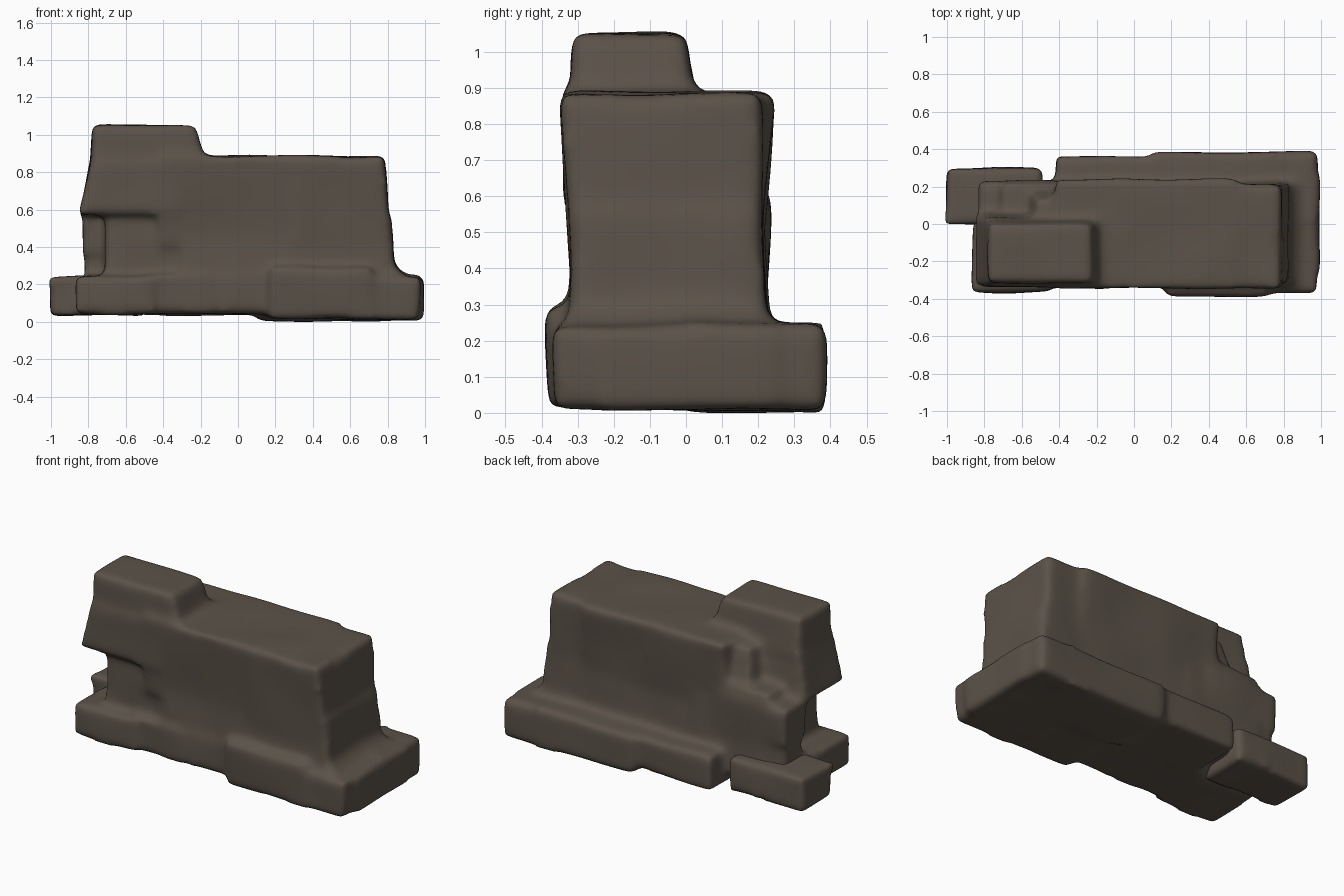
import bpy
import bmesh
from mathutils import Vector, noise

cube = bpy.data.objects.get("Cube")
if cube:
    bpy.data.objects.remove(cube, do_unlink=True)

stone = bpy.data.materials.new("brown grey stone")
stone.use_nodes = True
colour = (0.105, 0.085, 0.066, 1)
stone.diffuse_color = colour
shader = stone.node_tree.nodes["Principled BSDF"]
shader.inputs["Base Color"].default_value = colour
shader.inputs["Roughness"].default_value = 0.9


def add_block(bm, x, y, z, flare=(0, 0, 0, 0)):
    """Block from ranges; flare widens the foot on -x, +x, -y, +y."""
    verts = bmesh.ops.create_cube(bm, size=1)["verts"]
    for v in verts:
        low = v.co.z < 0
        right, back = v.co.x > 0, v.co.y > 0
        v.co = Vector((x[right], y[back], z[not low]))
        if low:
            v.co.x += flare[1] if right else -flare[0]
            v.co.y += flare[3] if back else -flare[2]
    edges = list({e for v in verts for e in v.link_edges})
    bmesh.ops.subdivide_edges(bm, edges=edges, cuts=7, use_grid_fill=True)


def weathered(name, blocks, rounds):
    """Fuse blocks into one worn stone mass."""
    bm = bmesh.new()
    for block in blocks:
        add_block(bm, *block)
    for v in bm.verts:
        v.co += noise.noise_vector(v.co * 3.2) * 0.012
    mesh = bpy.data.meshes.new(name)
    bm.to_mesh(mesh)
    bm.free()
    obj = bpy.data.objects.new(name, mesh)
    bpy.context.collection.objects.link(obj)

    fuse = obj.modifiers.new("fuse", "REMESH")
    fuse.mode = "VOXEL"
    fuse.voxel_size = 0.018
    wear = obj.modifiers.new("wear", "SMOOTH")
    wear.factor = 0.5
    wear.iterations = rounds
    bpy.context.view_layer.update()
    graph = bpy.context.evaluated_depsgraph_get()
    worn = bpy.data.meshes.new_from_object(obj.evaluated_get(graph))
    obj.modifiers.clear()
    obj.data = worn
    worn.materials.clear()
    worn.materials.append(stone)
    for face in worn.polygons:
        face.use_smooth = True
        face.material_index = 0


wall_blocks = [
    # upper course, narrowing toward its end and its foot
    ((-0.42, 0.55), (-0.345, 0.245), (0.4, 0.888), (0, 0, -0.035, -0.04)),
    ((0.3, 0.79), (-0.35, 0.215), (0.4, 0.883), (0, 0.02, -0.03, -0.01)),
    # recessed lower course
    ((-0.71, -0.2), (-0.275, 0.215), (0.1, 0.65), (0, 0, 0.02, 0.02)),
    ((-0.3, 0.82), (-0.31, 0.205), (0.1, 0.56), (0, 0.02, 0.02, 0.03)),
    # overhanging end and the raised stone above it
    ((-0.79, -0.3), (-0.335, 0.03), (0.575, 0.86), (0.065, 0, 0, 0.03)),
    ((-0.778, -0.225), (-0.318, 0), (0.83, 1.05), (0.01, 0.06, 0, 0.04)),
    # filled corner and rear ledge below the raised stone
    ((-0.52, -0.36), (-0.1, 0.14), (0.55, 0.86), (0.06, 0, 0, 0.06)),
    ((-0.835, -0.36), (0, 0.23), (0.36, 0.595)),
    ((-0.825, -0.36), (0.02, 0.215), (0.12, 0.42)),
    # front base stones
    ((-0.865, -0.45), (-0.365, 0.02), (0.042, 0.245)),
    ((-0.5, -0.15), (-0.345, 0.05), (0.04, 0.255)),
    ((-0.2, 0.3), (-0.335, 0.2), (0.038, 0.25)),
    ((0.17, 0.72), (-0.388, 0), (0.018, 0.29), (0, 0, -0.01, 0)),
    ((0.6, 0.975), (-0.368, 0), (0.012, 0.245), (0, -0.01, 0, 0)),
    # long base along the back and the end
    ((-0.42, 0.2), (0, 0.36), (0.035, 0.25)),
    ((0.1, 0.975), (0, 0.388), (0.004, 0.25)),
    ((0.5, 0.99), (-0.25, 0.25), (0.008, 0.235)),
    # sloped shoulder at the end
    ((0.6, 0.84), (-0.31, 0.215), (0.2, 0.3), (0, 0.1, 0.04, 0.04)),
]
weathered("ruined_wall", wall_blocks, 22)

# separate low stone at the rear corner
weathered("rear_corner_stone",
          [((-1.005, -0.49), (-0.005, 0.3), (0.035, 0.245))], 14)
